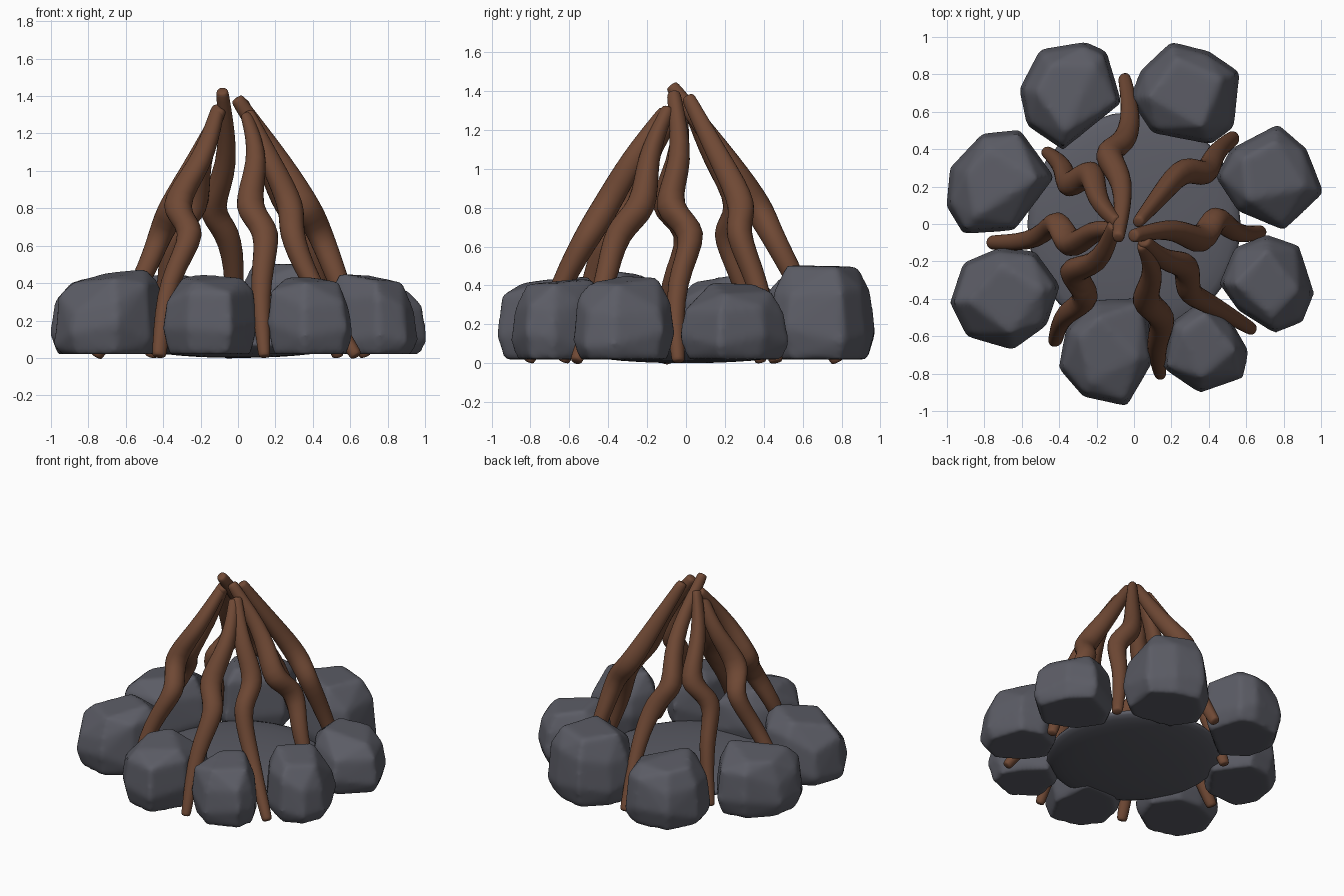
import bpy
import bmesh
import math
import random
from mathutils import Vector

if "Cube" in bpy.data.objects:
    bpy.data.objects.remove(bpy.data.objects["Cube"])

random.seed(4)


def make_material(name, colour):
    material = bpy.data.materials.new(name)
    material.use_nodes = True
    material.diffuse_color = colour
    material.node_tree.nodes["Principled BSDF"].inputs["Base Color"].default_value = colour
    return material


stone = make_material("stone_grey", (0.105, 0.107, 0.13, 1))
wood = make_material("wood_brown", (0.16, 0.066, 0.035, 1))


def finish(mesh_data, name, material):
    """Turn a bmesh into a smooth shaded, coloured object."""
    bmesh.ops.recalc_face_normals(mesh_data, faces=mesh_data.faces)
    for face in mesh_data.faces:
        face.smooth = True
    mesh = bpy.data.meshes.new(name)
    mesh_data.to_mesh(mesh)
    mesh_data.free()
    mesh.materials.append(material)
    obj = bpy.data.objects.new(name, mesh)
    bpy.context.collection.objects.link(obj)
    return obj


def add_rock(name, height, slope, outline):
    """Faceted boulder: hull of stacked outline rings, softened at the edges."""
    corners = [Vector((x, y, 0)) for x, y in outline]
    low = Vector((min(c.x for c in corners), min(c.y for c in corners), 0))
    high = Vector((max(c.x for c in corners), max(c.y for c in corners), 0))
    centre = (low + high) / 2
    outward = centre.normalized()
    bm = bmesh.new()
    # Each ring: scale, level, height jitter, corner step
    rings = ((0.88, 0.02, 0, 1), (1.02, 0.13, 0.06, 1),
             (0.93, height * 0.76, 0.05, 1), (0.68, height, 0, 2))
    for scale, level, jitter, step in rings:
        for corner in corners[::step]:
            offset = (corner - centre) * scale
            drop = slope * offset.dot(outward) * level / height
            if level < 0.1:
                drop = 0
            z = level - drop + random.uniform(-jitter, jitter)
            bm.verts.new(centre + offset + Vector((0, 0, z)))
    hull = bmesh.ops.convex_hull(bm, input=bm.verts)
    loose = [v for v in hull["geom_interior"] if isinstance(v, bmesh.types.BMVert)]
    bmesh.ops.delete(bm, geom=loose, context='VERTS')
    rock = finish(bm, name, stone)
    remesh = rock.modifiers.new("even_grid", 'REMESH')
    remesh.mode = 'VOXEL'
    remesh.voxel_size = 0.02
    remesh.use_smooth_shade = True
    soften = rock.modifiers.new("soft_edges", 'SMOOTH')
    soften.factor = 0.5
    soften.iterations = 5


def add_stick(name, top, path):
    """Crooked branch: tapered rings along a kinked path, subdivided."""
    levels = (0.03, 0.4, 0.66, 0.81, 1.05, top)
    radii = (0.042, 0.062, 0.076, 0.09, 0.068, 0.042)
    guide = [Vector((x, y, z)) for (x, y), z in zip(path, levels)]
    # Push the kinks outward so that they survive the subdivision
    points = [guide[0]]
    for before, here, after in zip(guide, guide[1:], guide[2:]):
        points.append(here * 1.5 - (before + after) * 0.25)
    points.append(guide[-1])
    bm = bmesh.new()
    sides = 6
    rings = []
    for i, (point, radius) in enumerate(zip(points, radii)):
        tangent = points[min(i + 1, len(points) - 1)] - points[max(i - 1, 0)]
        turn = Vector((0, 0, 1)).rotation_difference(tangent)
        ring = []
        for k in range(sides):
            angle = math.tau * k / sides
            size = radius * random.uniform(0.85, 1.18)
            spoke = Vector((math.cos(angle), math.sin(angle), 0)) * size
            ring.append(bm.verts.new(point + turn @ spoke))
        rings.append(ring)
    for lower, upper in zip(rings, rings[1:]):
        for k in range(sides):
            n = (k + 1) % sides
            bm.faces.new((lower[k], lower[n], upper[n], upper[k]))
    # Blunt tips
    for ring, along in ((rings[0][::-1], points[0] - points[1]),
                        (rings[-1], points[-1] - points[-2])):
        tip = bm.faces.new(ring)
        cap = bmesh.ops.extrude_discrete_faces(bm, faces=[tip])["faces"][0]
        bmesh.ops.translate(bm, verts=cap.verts, vec=along.normalized() * 0.03)
    bmesh.ops.remove_doubles(bm, verts=bm.verts, dist=0.0001)
    stick = finish(bm, name, wood)
    subdivide = stick.modifiers.new("rounding", 'SUBSURF')
    subdivide.levels = subdivide.render_levels = 2


# Domed stone bed under the sticks
bed = bmesh.new()
bmesh.ops.create_uvsphere(bed, u_segments=32, v_segments=16, radius=1)
for vert in bed.verts:
    vert.co = Vector((vert.co.x * 0.57, vert.co.y * 0.6, 0.075 + vert.co.z * 0.075))
finish(bed, "stone_bed", stone)

# Ring of boulders
add_rock("rock_back_right", 0.44, 0.1,
         [(-.5, .93), (-.26, .97), (-.15, .92), (-.07, .65), (-.38, .4), (-.57, .53), (-.61, .72)])
add_rock("rock_back_left", 0.5, 0.02,
         [(.2, .97), (.4, .92), (.56, .81), (.53, .52), (.41, .43), (.1, .49), (-.02, .67), (.04, .82)])
add_rock("rock_left_back", 0.39, 0.2,
         [(.77, .53), (.92, .4), (1.01, .17), (.8, -.03), (.56, .07), (.44, .25), (.52, .4)])
add_rock("rock_left_front", 0.43, 0.15,
         [(.71, -.06), (.88, -.12), (.96, -.37), (.9, -.52), (.75, -.58), (.56, -.46), (.46, -.32), (.54, -.13)])
add_rock("rock_front_left", 0.42, 0.1,
         [(.38, -.4), (.53, -.54), (.61, -.68), (.58, -.82), (.35, -.9), (.16, -.77), (.2, -.53)])
add_rock("rock_front_right", 0.43, 0.1,
         [(-.21, -.41), (.06, -.4), (.1, -.73), (-.04, -.97), (-.27, -.92), (-.4, -.77), (-.36, -.56)])
add_rock("rock_right_front", 0.44, 0.2,
         [(-.72, -.13), (-.53, -.15), (-.4, -.33), (-.47, -.54), (-.65, -.67), (-.89, -.6), (-.98, -.42), (-.91, -.21)])
add_rock("rock_right_back", 0.43, 0.15,
         [(-.81, .48), (-.61, .5), (-.43, .25), (-.64, -.03), (-.91, -.05), (-1, .1), (-.98, .3)])

# Leaning sticks meeting at the peak, listed from the ground up
add_stick("stick_back", 1.41,
          [(-.05, .77), (-.02, .58), (-.06, .44), (-.14, .36), (-.06, .21), (-.08, -.06)])
add_stick("stick_back_left", 1.35,
          [(.53, .46), (.43, .37), (.38, .27), (.27, .28), (.16, .17), (.03, .02)])
add_stick("stick_left", 1.37,
          [(.67, -.04), (.54, -.05), (.44, .03), (.36, -.09), (.22, -.03), (.01, -.06)])
add_stick("stick_front_left", 1.29,
          [(.62, -.56), (.4, -.42), (.3, -.35), (.28, -.22), (.17, -.19), (.06, -.1)])
add_stick("stick_front", 1.28,
          [(.14, -.8), (.12, -.64), (.15, -.5), (.06, -.41), (.1, -.27), (.05, -.12)])
add_stick("stick_front_right", 1.32,
          [(-.42, -.62), (-.37, -.48), (-.25, -.39), (-.33, -.25), (-.2, -.2), (-.11, -.02)])
add_stick("stick_right", 1.31,
          [(-.75, -.1), (-.53, -.08), (-.42, .01), (-.34, -.11), (-.22, -.04), (-.1, -.03)])
add_stick("stick_back_right", 1.32,
          [(-.46, .38), (-.38, .3), (-.35, .21), (-.23, .27), (-.2, .14), (-.1, .02)])
